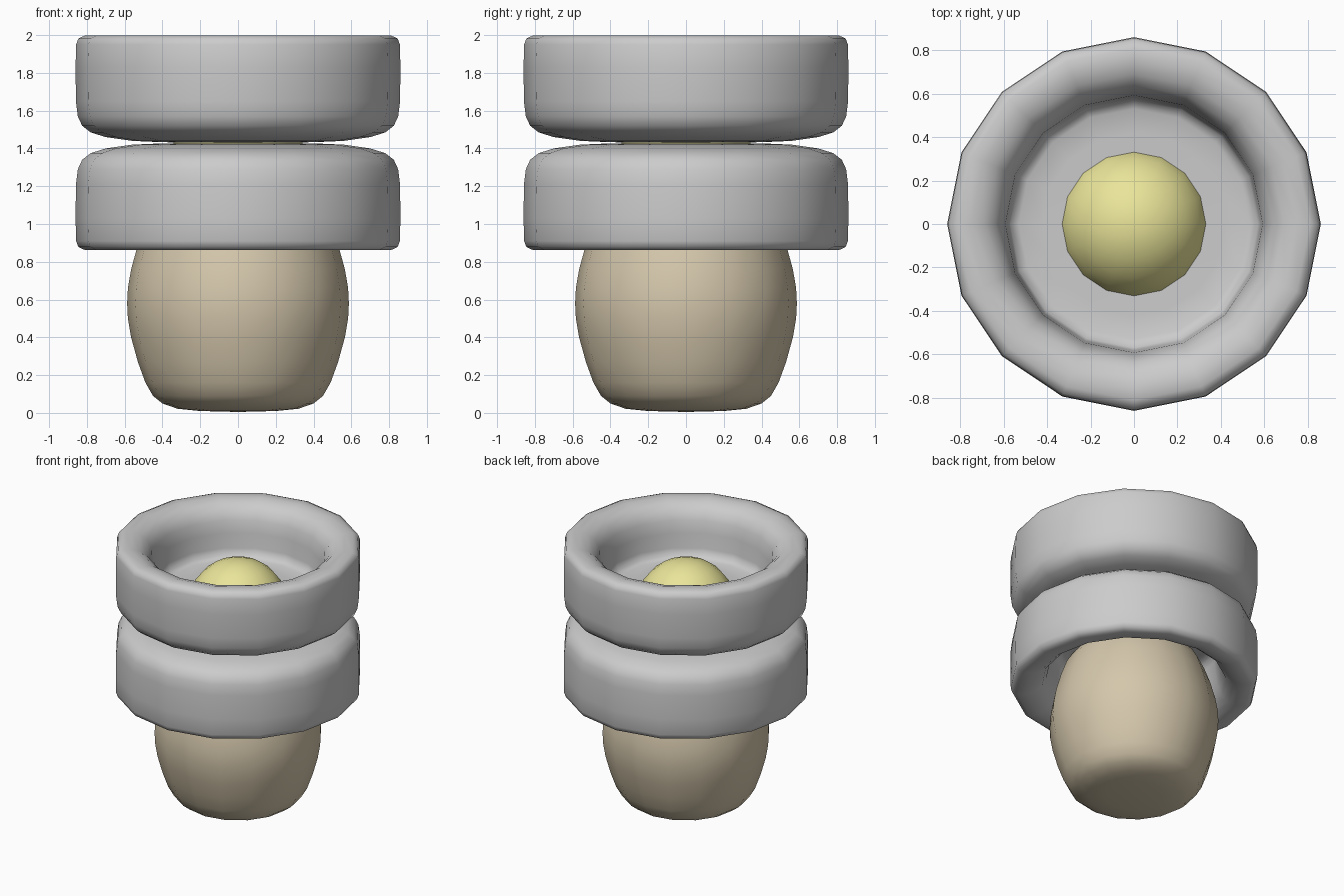
import bpy, bmesh
from math import cos, sin, pi

if "Cube" in bpy.data.objects:
    bpy.data.objects.remove(bpy.data.objects["Cube"])

SIDES = 16


def lathe(name, profile):
    """Revolve (radius, z) points; the first and last point lie on the axis."""
    bm = bmesh.new()
    rings = []
    for r, z in profile:
        if r == 0:
            rings.append([bm.verts.new((0, 0, z))] * SIDES)
        else:
            rings.append([bm.verts.new((r * cos(2 * pi * i / SIDES),
                                        r * sin(2 * pi * i / SIDES), z))
                          for i in range(SIDES)])
    for a, b in zip(rings, rings[1:]):
        for i in range(SIDES):
            j = (i + 1) % SIDES
            quad = list(dict.fromkeys((a[i], a[j], b[j], b[i])))
            bm.faces.new(quad)
    bmesh.ops.recalc_face_normals(bm, faces=bm.faces[:])
    for f in bm.faces:
        f.smooth = True
    mesh = bpy.data.meshes.new(name)
    bm.to_mesh(mesh)
    bm.free()
    obj = bpy.data.objects.new(name, mesh)
    bpy.context.collection.objects.link(obj)
    return obj


def paint(obj, name, color):
    mat = bpy.data.materials.new(name)
    mat.diffuse_color = (*color, 1)
    mat.use_nodes = True
    mat.node_tree.nodes["Principled BSDF"].inputs["Base Color"].default_value = mat.diffuse_color
    obj.data.materials.append(mat)


# Cups: the same rounded bowl, upright on top and mirrored below
MID = 1.43
cup = [(0, 0), (0.4, 0.003), (0.56, 0.01), (0.7, 0.03), (0.78, 0.055),
       (0.825, 0.09), (0.848, 0.14), (0.858, 0.22), (0.86, 0.4),
       (0.857, 0.52), (0.845, 0.552), (0.81, 0.568), (0.75, 0.568),
       (0.69, 0.55), (0.64, 0.51), (0.61, 0.45), (0.592, 0.36),
       (0.583, 0.25), (0.57, 0.2), (0.53, 0.183), (0.42, 0.178), (0, 0.178)]
lathe("upper_cup", [(r, MID + z) for r, z in cup])
lathe("lower_cup", [(r, MID - z) for r, z in cup])

# Barrel-shaped base, symmetric about its middle
half = [(0, 0.005), (0.2, 0.01), (0.32, 0.022), (0.4, 0.05), (0.45, 0.09),
        (0.49, 0.16), (0.53, 0.27), (0.566, 0.4), (0.583, 0.5)]
barrel = half + [(0.587, 0.58)] + [(r, 1.16 - z) for r, z in reversed(half)]
base = lathe("barrel_base", barrel)
paint(base, "tan", (0.66, 0.57, 0.41))

# Ball resting in the upper cup
R, ZC = 0.35, 1.5
arc = [(R * sin(pi * k / 12) if 0 < k < 12 else 0, ZC - R * cos(pi * k / 12))
       for k in range(13)]
ball = lathe("ball", arc)
paint(ball, "yellow", (0.82, 0.78, 0.32))
